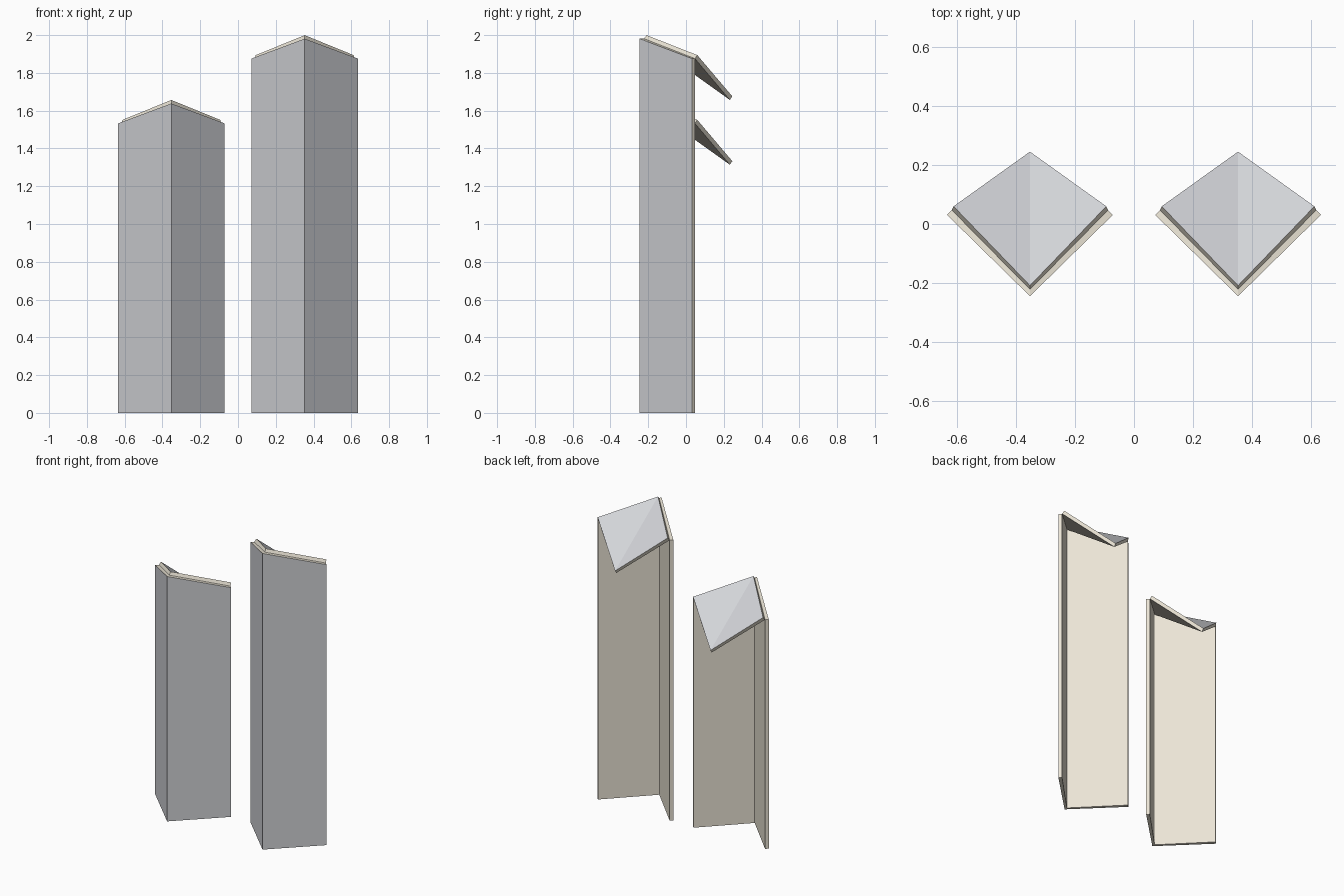
import bpy, bmesh
from mathutils import Vector

if "Cube" in bpy.data.objects:
    bpy.data.objects.remove(bpy.data.objects["Cube"])

T = 0.023  # sheet thickness


def material(name, rgb):
    m = bpy.data.materials.new(name)
    m.diffuse_color = (*rgb, 1)
    m.use_nodes = True
    m.node_tree.nodes["Principled BSDF"].inputs["Base Color"].default_value = m.diffuse_color
    return m


GREY = material("grey_face", (0.65, 0.66, 0.69))
TAN = material("tan_core", (0.83, 0.78, 0.67))


def thick_sheet(name, points, faces, offsets, x):
    """Thicken a folded sheet: outer side grey, inner side and rim tan."""
    bm = bmesh.new()
    inner = [bm.verts.new(p) for p in points]
    outer = [bm.verts.new(Vector(p) + Vector(o) * T) for p, o in zip(points, offsets)]
    edges = [(f[i], f[(i + 1) % len(f)]) for f in faces for i in range(len(f))]
    for f in faces:
        bm.faces.new([outer[i] for i in f])
        bm.faces.new([inner[i] for i in reversed(f)]).material_index = 1
    for a, b in edges:
        if (b, a) not in edges:  # open border becomes the rim
            bm.faces.new([outer[b], outer[a], inner[a], inner[b]]).material_index = 1
    bmesh.ops.recalc_face_normals(bm, faces=bm.faces)
    me = bpy.data.meshes.new(name)
    bm.to_mesh(me)
    bm.free()
    me.materials.append(GREY)
    me.materials.append(TAN)
    ob = bpy.data.objects.new(name, me)
    ob.location.x = x
    bpy.context.collection.objects.link(ob)


def tower(side, x, top):
    # plan corners: left, front, right, back
    L, F, R, B = (-0.265, 0.047), (0, -0.222), (0.265, 0.047), (0, 0.232)
    low, tip = top - 0.105, top - 0.324

    # V-shaped wall, thickened outward
    wall = [(*L, 0), (*F, 0), (*R, 0), (*L, low), (*F, top), (*R, low)]
    out = [(-0.7, -0.7, 0), (0, -1, 0), (0.7, -0.7, 0)]
    thick_sheet(side + "_wall", wall, [(0, 1, 4, 3), (1, 2, 5, 4)], out * 2, x)

    # valley-folded roof sloping to the back, thickened upward
    roof = [(*L, low), (*F, top), (*R, low), (*B, tip)]
    mid = (0, 0.58, 0.81)
    up = [(0.26, 0.56, 0.785), mid, (-0.26, 0.56, 0.785), mid]
    thick_sheet(side + "_roof", roof, [(0, 1, 3), (1, 2, 3)], up, x)


tower("left", -0.353, 1.638)
tower("right", 0.353, 1.981)
